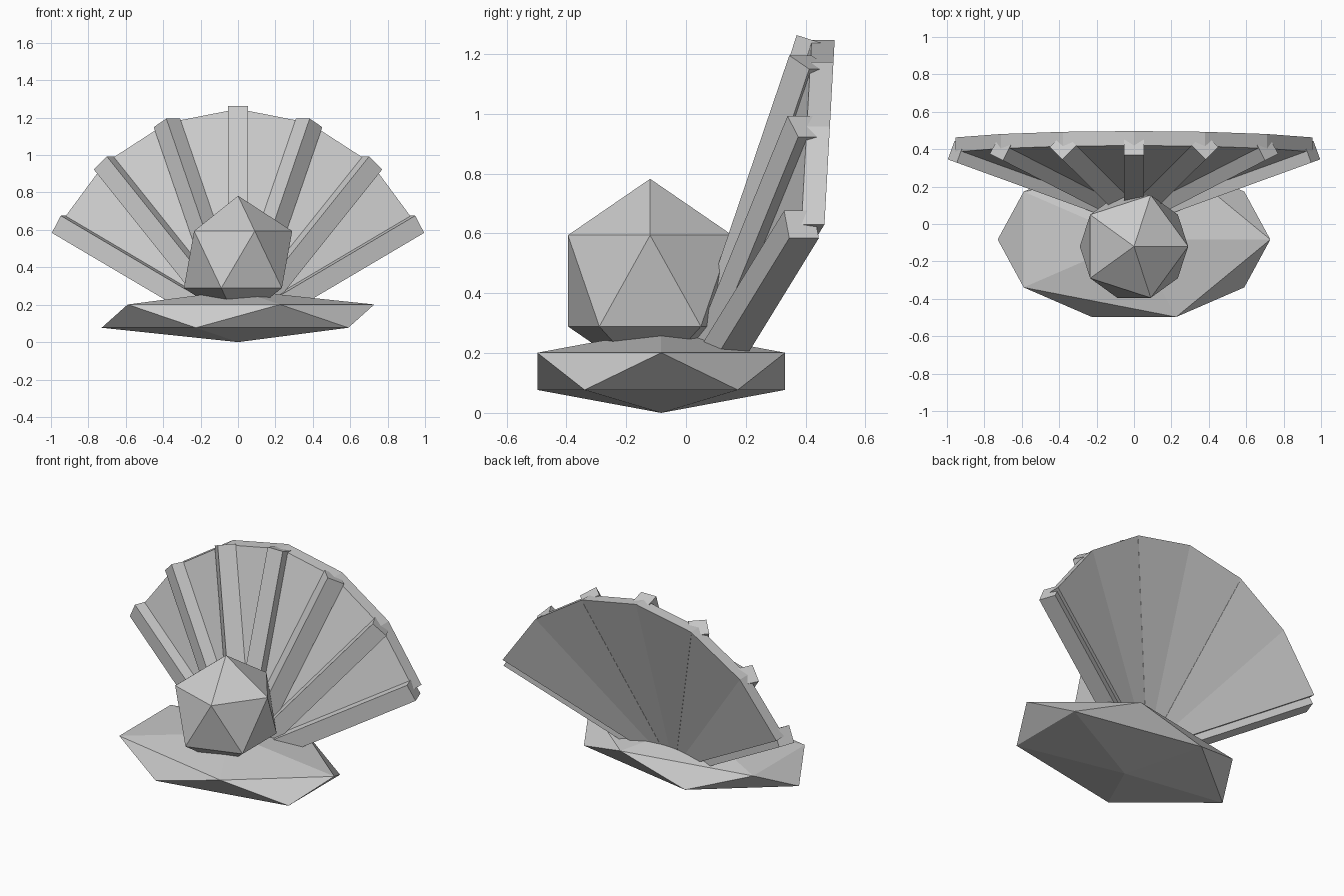
import bpy, bmesh, math
from mathutils import Vector

cube = bpy.data.objects.get("Cube")
if cube:
    bpy.data.objects.remove(cube, do_unlink=True)

# Single flat colour
GREY = (0.6, 0.6, 0.6, 1)
mat = bpy.data.materials.new("light_grey")
mat.use_nodes = True
mat.diffuse_color = GREY
for node in mat.node_tree.nodes:
    if node.type == 'BSDF_PRINCIPLED':
        node.inputs["Base Color"].default_value = GREY
        node.inputs["Roughness"].default_value = 0.8


def finish(bm, name):
    bmesh.ops.recalc_face_normals(bm, faces=bm.faces)
    mesh = bpy.data.meshes.new(name)
    bm.to_mesh(mesh)
    bm.free()
    mesh.materials.append(mat)
    obj = bpy.data.objects.new(name, mesh)
    bpy.context.collection.objects.link(obj)
    return obj


def faceted_ball(name, location, scale):
    bm = bmesh.new()
    bmesh.ops.create_icosphere(bm, subdivisions=1, radius=1)
    bmesh.ops.scale(bm, vec=scale, verts=bm.verts)
    bmesh.ops.translate(bm, vec=location, verts=bm.verts)
    return finish(bm, name)


# Lower shell and pearl
faceted_ball("lower_shell", (0, -0.083, 0.139), (0.815, 0.487, 0.139))
faceted_ball("pearl", (0, -0.12, 0.4415), (0.324, 0.323, 0.341))

# Rim of the open shell, spread evenly about the hinge
HINGE = Vector((0, 0.04, 0.067))
THICK = Vector((0, 0.077, 0))
SPREAD = math.radians(61.5)
rim = []
for i in range(-3, 4):
    a = SPREAD * i / 3
    bulge = (math.cos(a) - math.cos(SPREAD)) / (1 - math.cos(SPREAD))
    rim.append(Vector((1.085 * math.sin(a), 0.386 + 0.034 * bulge,
                       HINGE.z + 1.18 * math.cos(a))))

# Upper shell: a folded fan with thickness
bm = bmesh.new()
front = [bm.verts.new(p) for p in [HINGE] + rim]
back = [bm.verts.new(p + THICK) for p in [HINGE] + rim]
count = len(front)
for i in range(count):
    j = (i + 1) % count
    bm.faces.new((front[i], front[j], back[j], back[i]))
    if 0 < i < count - 1:
        bm.faces.new((front[0], front[i], front[j]))
        bm.faces.new((back[0], back[j], back[i]))
finish(bm, "upper_shell")

# Square ribs running from the hinge to each rim corner
for i, tip in enumerate(rim):
    start = HINGE.lerp(tip, 0.08)
    span = tip - start
    bm = bmesh.new()
    bmesh.ops.create_cube(bm, size=1)
    bmesh.ops.scale(bm, vec=(0.105, 0.105, span.length), verts=bm.verts)
    turn = span.to_track_quat('Z', 'Y').to_matrix()
    bmesh.ops.rotate(bm, cent=(0, 0, 0), matrix=turn, verts=bm.verts)
    bmesh.ops.translate(bm, vec=(start + tip) / 2, verts=bm.verts)
    finish(bm, f"shell_rib_{i + 1}")
